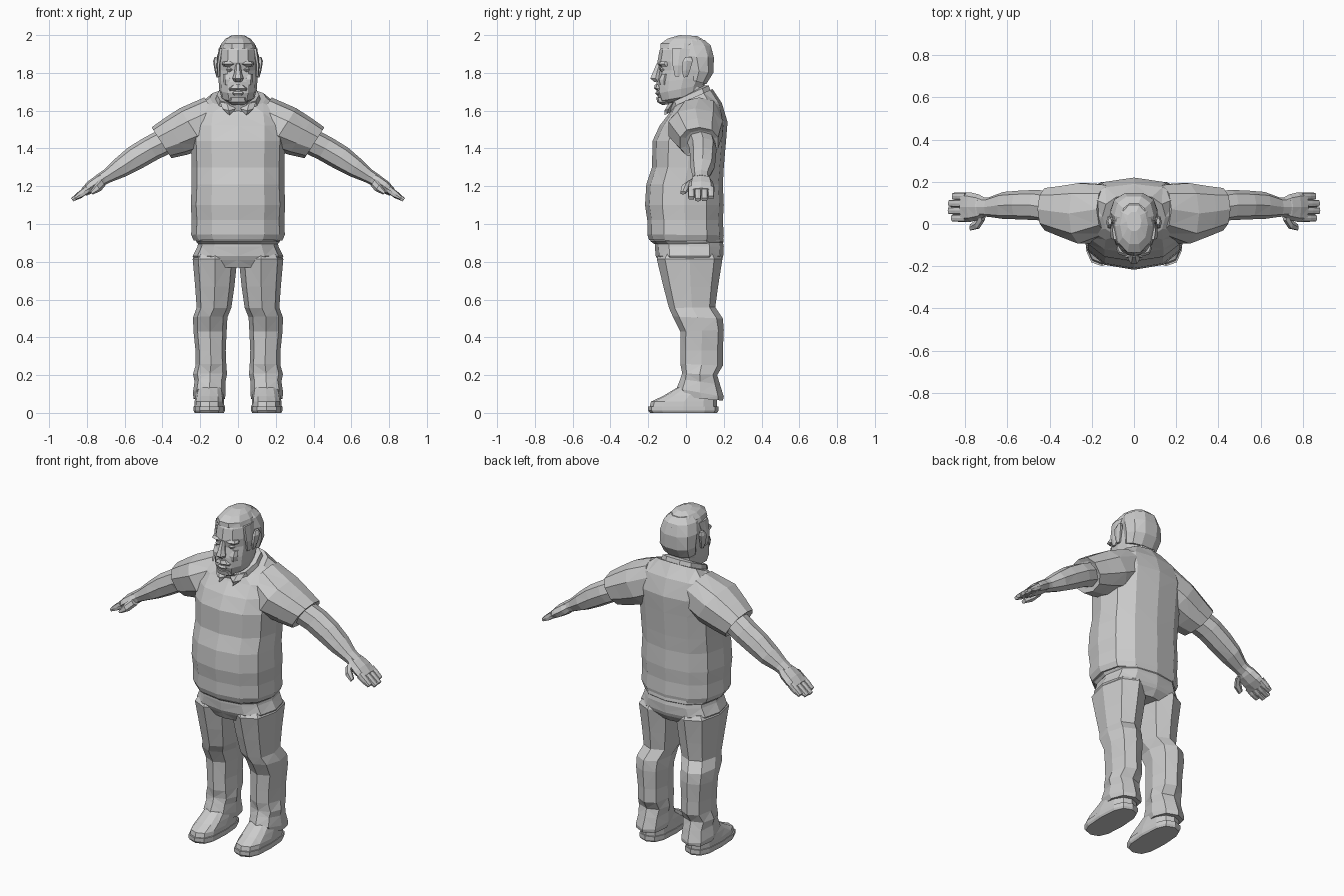
import bpy, bmesh, math
from mathutils import Vector


def skin(name, rings, mirror=False):
    """Join rings of points into a closed, triangulated, flat-shaded shell."""
    bm = bmesh.new()
    loops = [[bm.verts.new(p) for p in ring] for ring in rings]
    n = len(loops[0])
    for a, b in zip(loops, loops[1:]):
        for i in range(n):
            j = (i + 1) % n
            bm.faces.new((a[i], a[j], b[j], b[i]))
    bm.faces.new(loops[0][::-1])
    bm.faces.new(loops[-1])
    bm.normal_update()
    bmesh.ops.triangulate(bm, faces=bm.faces[:])
    bmesh.ops.recalc_face_normals(bm, faces=bm.faces[:])
    me = bpy.data.meshes.new(name)
    bm.to_mesh(me)
    bm.free()
    ob = bpy.data.objects.new(name, me)
    bpy.context.collection.objects.link(ob)
    if mirror:
        ob.modifiers.new("Mirror", 'MIRROR').use_mirror_merge = False
    return ob


def oval(n, power):
    """Unit superellipse with n corners."""
    pts = []
    for i in range(n):
        a = 2 * math.pi * i / n
        c, s = round(math.cos(a), 6), round(math.sin(a), 6)
        pts.append((math.copysign(abs(c) ** (2 / power), c),
                    math.copysign(abs(s) ** (2 / power), s)))
    return pts


def stack(name, rows, n=12, power=2.5, mirror=False):
    """Upright loft; row = (front y, front z, back y, back z, centre x, half width)."""
    rings = []
    for yf, zf, yb, zb, cx, rx in rows:
        rings.append([(cx + rx * u,
                       (yf + yb) / 2 + (yb - yf) / 2 * v,
                       (zf + zb) / 2 + (zb - zf) / 2 * v) for u, v in oval(n, power)])
    return skin(name, rings, mirror)


def limb(name, rows, n=8, power=2.3, lean=(0.54, 0, 0.84)):
    """Mirrored loft along an arm; row = (x, y, z, half height, half depth)."""
    up = Vector(lean).normalized()
    rings = []
    for x, y, z, rh, ry in rows:
        rings.append([Vector((x, y, z)) + up * rh * u + Vector((0, ry * v, 0))
                      for u, v in oval(n, power)])
    return skin(name, rings, True)


# Shirt body, with a full belly and sloping shoulders
stack("shirt_body", [
    (-.195, .915, .195, .91, 0, .235), (-.205, .945, .20, .94, 0, .248),
    (-.205, 1.02, .195, 1.02, 0, .245), (-.217, 1.10, .20, 1.10, 0, .25),
    (-.21, 1.21, .195, 1.21, 0, .245), (-.18, 1.30, .20, 1.30, 0, .245),
    (-.177, 1.44, .212, 1.44, 0, .25), (-.14, 1.52, .22, 1.54, 0, .25),
    (-.09, 1.585, .19, 1.64, 0, .24), (-.07, 1.62, .14, 1.715, 0, .15)],
    n=12, power=2.4)

# Shirt collar and its two front points
stack("collar", [
    (-.085, 1.59, .14, 1.69, 0, .125), (-.10, 1.635, .125, 1.735, 0, .112),
    (-.075, 1.64, .10, 1.735, 0, .09)], n=10)
stack("collar_point", [
    (-.115, 1.575, -.085, 1.59, .045, .008), (-.115, 1.60, -.07, 1.62, .048, .035),
    (-.09, 1.64, -.05, 1.65, .06, .035)], n=4, power=2, mirror=True)

# Sleeves
limb("sleeve", [
    (.11, .07, 1.565, .125, .12), (.24, .05, 1.505, .128, .15),
    (.33, .06, 1.463, .114, .125), (.405, .07, 1.43, .097, .105),
    (.40, .075, 1.433, .075, .08)], n=10)

# Bare arms and hands
limb("arm", [
    (.36, .075, 1.45, .07, .075), (.46, .09, 1.40, .068, .072),
    (.545, .09, 1.35, .066, .068), (.62, .088, 1.30, .055, .064),
    (.69, .08, 1.255, .038, .046), (.73, .08, 1.232, .034, .044)])
limb("hand", [
    (.70, .08, 1.25, .028, .04), (.735, .08, 1.225, .036, .06),
    (.775, .08, 1.198, .034, .07), (.815, .08, 1.17, .024, .07)])
for i, (y, reach) in enumerate([(.028, .062), (.063, .078), (.098, .076), (.132, .058)]):
    limb("finger_%d" % (i + 1), [
        (.795, y, 1.185, .02, .0175), (.80 + reach * .5, y, 1.18 - reach * .35, .018, .0175),
        (.80 + reach, y, 1.175 - reach * .6, .01, .016)], n=8, power=3.5)
limb("thumb", [
    (.715, .04, 1.222, .024, .028), (.74, .0, 1.195, .024, .025),
    (.775, -.016, 1.165, .011, .016)], n=6, power=2)

# Trousers: hips, belt and legs
stack("hips", [
    (-.13, .77, .16, .77, 0, .14), (-.15, .81, .19, .81, 0, .23),
    (-.16, .83, .197, .83, 0, .24), (-.165, .88, .20, .88, 0, .215),
    (-.165, .93, .19, .93, 0, .205)], power=2.6)
stack("belt", [
    (-.17, .895, .19, .895, 0, .212), (-.19, .91, .20, .905, 0, .222),
    (-.18, .935, .195, .935, 0, .222)], power=2.5)
stack("trouser_leg", [
    (-.02, .085, .195, .065, .152, .083), (-.05, .13, .20, .085, .152, .087),
    (-.03, .18, .18, .15, .148, .082), (-.02, .21, .165, .20, .148, .09),
    (-.03, .26, .195, .25, .143, .081), (-.03, .33, .195, .33, .145, .08),
    (-.03, .43, .20, .44, .148, .088), (-.07, .51, .195, .50, .147, .091),
    (-.09, .555, .155, .56, .127, .092), (-.12, .67, .17, .67, .123, .104),
    (-.155, .815, .193, .815, .122, .118), (-.14, .84, .18, .84, .12, .10)],
    n=8, power=2.4, mirror=True)

# Shoes: sole and upper
stack("shoe_sole", [
    (-.19, 0, .165, 0, .152, .077), (-.20, .012, .172, .012, .152, .083),
    (-.20, .035, .172, .035, .152, .083)], n=12, power=2.8, mirror=True)
stack("shoe_upper", [
    (-.193, .03, .165, .03, .152, .08), (-.185, .06, .165, .06, .152, .078),
    (-.12, .09, .16, .10, .15, .074), (-.045, .135, .15, .14, .148, .066)],
    n=12, power=2.6, mirror=True)

# Neck and head
stack("neck", [
    (-.06, 1.57, .11, 1.64, 0, .085), (-.09, 1.67, .10, 1.74, 0, .085)], n=10)
stack("head", [
    (-.10, 1.635, .06, 1.67, 0, .06), (-.14, 1.65, .085, 1.69, 0, .088),
    (-.155, 1.69, .10, 1.74, 0, .10), (-.155, 1.75, .125, 1.78, 0, .103),
    (-.142, 1.81, .145, 1.83, 0, .104), (-.152, 1.855, .148, 1.88, 0, .103),
    (-.14, 1.92, .135, 1.93, 0, .097), (-.11, 1.965, .10, 1.965, 0, .075),
    (-.04, 1.99, .055, 1.985, 0, .04)], n=12, power=2.2)

# Hair: back and sides, plus the swept top
stack("hair_back", [
    (.0, 1.77, .11, 1.74, 0, .10), (-.01, 1.82, .148, 1.80, 0, .111),
    (-.04, 1.89, .152, 1.88, 0, .112), (-.06, 1.945, .135, 1.945, 0, .094),
    (-.04, 1.982, .10, 1.975, 0, .06)], n=10, power=2.3)
stack("hair_top", [
    (-.142, 1.93, .12, 1.93, 0, .096), (-.14, 1.955, .12, 1.955, 0, .088),
    (-.10, 1.982, .09, 1.98, 0, .066), (-.035, 2.0, .06, 1.995, 0, .035)], n=10, power=2.2)
stack("sideburn", [
    (-.06, 1.78, -.03, 1.78, .101, .008), (-.075, 1.84, -.01, 1.84, .104, .01),
    (-.08, 1.93, .02, 1.93, .09, .012)], n=6, power=2, mirror=True)

# Ears
stack("ear", [
    (-.015, 1.775, .01, 1.78, .106, .008), (-.025, 1.81, .025, 1.815, .113, .011),
    (-.022, 1.86, .04, 1.865, .118, .014), (-.005, 1.885, .03, 1.885, .114, .009)],
    n=6, power=2, mirror=True)

# Face: nose, brows, eyes, cheeks, moustache, lips and chin
stack("nose", [
    (-.17, 1.752, -.13, 1.755, 0, .02), (-.193, 1.77, -.13, 1.77, 0, .03),
    (-.18, 1.80, -.13, 1.80, 0, .02), (-.158, 1.85, -.12, 1.85, 0, .012)], n=6, power=2)
stack("eyebrow", [
    (-.135, 1.835, -.08, 1.835, .045, .034), (-.152, 1.847, -.08, 1.847, .045, .04),
    (-.14, 1.86, -.08, 1.86, .045, .034)], n=8, power=2.2, mirror=True)
stack("eye", [
    (-.13, 1.805, -.10, 1.805, .043, .012), (-.14, 1.817, -.10, 1.817, .043, .02),
    (-.13, 1.83, -.10, 1.83, .043, .012)], n=8, power=2, mirror=True)
stack("cheek", [
    (-.14, 1.735, -.09, 1.735, .055, .02), (-.145, 1.765, -.09, 1.765, .055, .025),
    (-.13, 1.795, -.09, 1.795, .058, .02)], n=6, power=2, mirror=True)
stack("moustache", [
    (-.15, 1.705, -.09, 1.705, 0, .06), (-.17, 1.718, -.09, 1.718, 0, .055),
    (-.165, 1.738, -.09, 1.738, 0, .03)], n=8, power=2.2)
stack("lower_lip", [
    (-.152, 1.68, -.11, 1.68, 0, .025), (-.163, 1.692, -.11, 1.692, 0, .035),
    (-.155, 1.702, -.11, 1.702, 0, .03)], n=8, power=2.2)
stack("chin", [
    (-.125, 1.63, -.07, 1.635, 0, .035), (-.152, 1.645, -.07, 1.645, 0, .05),
    (-.158, 1.67, -.08, 1.67, 0, .045)], n=8, power=2.4)
